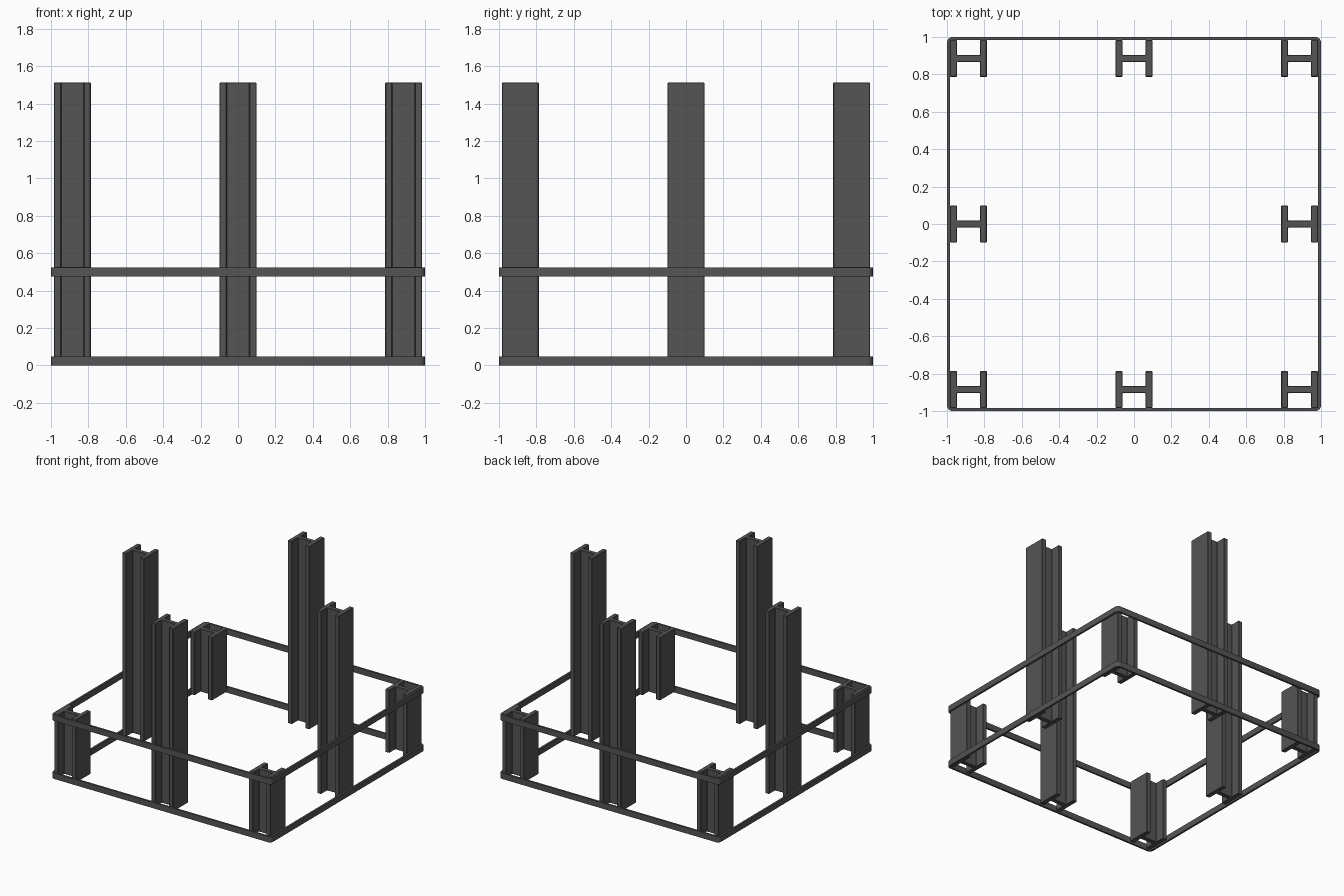
import bpy, bmesh, math

if "Cube" in bpy.data.objects:
    bpy.data.objects.remove(bpy.data.objects["Cube"])

steel = bpy.data.materials.new("dark_steel")
steel.diffuse_color = (0.09, 0.09, 0.09, 1)
steel.use_nodes = True
steel.node_tree.nodes["Principled BSDF"].inputs["Base Color"].default_value = steel.diffuse_color


def finish(bm, name):
    bmesh.ops.recalc_face_normals(bm, faces=bm.faces)
    mesh = bpy.data.meshes.new(name)
    bm.to_mesh(mesh)
    bm.free()
    mesh.materials.append(steel)
    obj = bpy.data.objects.new(name, mesh)
    bpy.context.collection.objects.link(obj)
    return obj


def rounded_square(half, radius, steps=4):
    pts = []
    for corner in range(4):
        mid = math.radians(45 + 90 * corner)
        cx = math.copysign(half - radius, math.cos(mid))
        cy = math.copysign(half - radius, math.sin(mid))
        for i in range(steps + 1):
            a = math.radians(90 * corner + 90 * i / steps)
            pts.append((cx + radius * math.cos(a), cy + radius * math.sin(a)))
    return pts


# Thin square band with rounded corners
def band(name, z0, z1):
    bm = bmesh.new()
    outer, inner = rounded_square(1.0, 0.03), rounded_square(0.984, 0.014)
    loops = [[bm.verts.new((x, y, z)) for x, y in pts]
             for pts, z in ((outer, z0), (outer, z1), (inner, z1), (inner, z0))]
    n = len(outer)
    for k in range(4):
        a, b = loops[k], loops[(k + 1) % 4]
        for i in range(n):
            j = (i + 1) % n
            bm.faces.new((a[i], a[j], b[j], b[i]))
    obj = finish(bm, name)
    bpy.context.view_layer.objects.active = obj
    obj.select_set(True)
    bpy.ops.object.shade_smooth_by_angle(angle=math.radians(30))
    obj.select_set(False)


# Upright beam with an H-shaped section
def beam(name, x, y, top, bottom=0.01):
    h, f, w = 0.098, 0.061, 0.018   # half width, flange inner face, half web
    quarter = [(f, w), (f, h), (h, h)]
    right = quarter + [(px, -py) for px, py in reversed(quarter)]
    profile = right + [(-px, -py) for px, py in right]
    bm = bmesh.new()
    face = bm.faces.new([bm.verts.new((x + px, y + py, bottom)) for px, py in profile])
    grown = bmesh.ops.extrude_face_region(bm, geom=[face])["geom"]
    bmesh.ops.translate(bm, vec=(0, 0, top - bottom),
                        verts=[g for g in grown if isinstance(g, bmesh.types.BMVert)])
    # Slightly eased edges
    obj = finish(bm, name)
    bevel = obj.modifiers.new("eased_edges", "BEVEL")
    bevel.width = 0.003
    bevel.segments = 1


band("lower_band", 0.0, 0.048)
band("upper_band", 0.476, 0.524)

# Short beams in the corners, tall beams at the middle of each side
names_x = {-1: "left", 0: "middle", 1: "right"}
names_y = {-1: "front", 0: "middle", 1: "back"}
for ix in names_x:
    for iy in names_y:
        if ix == iy == 0:
            continue
        corner = ix != 0 and iy != 0
        kind = "corner_beam" if corner else "tall_beam"
        beam(f"{names_y[iy]}_{names_x[ix]}_{kind}", 0.885 * ix, 0.885 * iy,
             0.527 if corner else 1.513)
